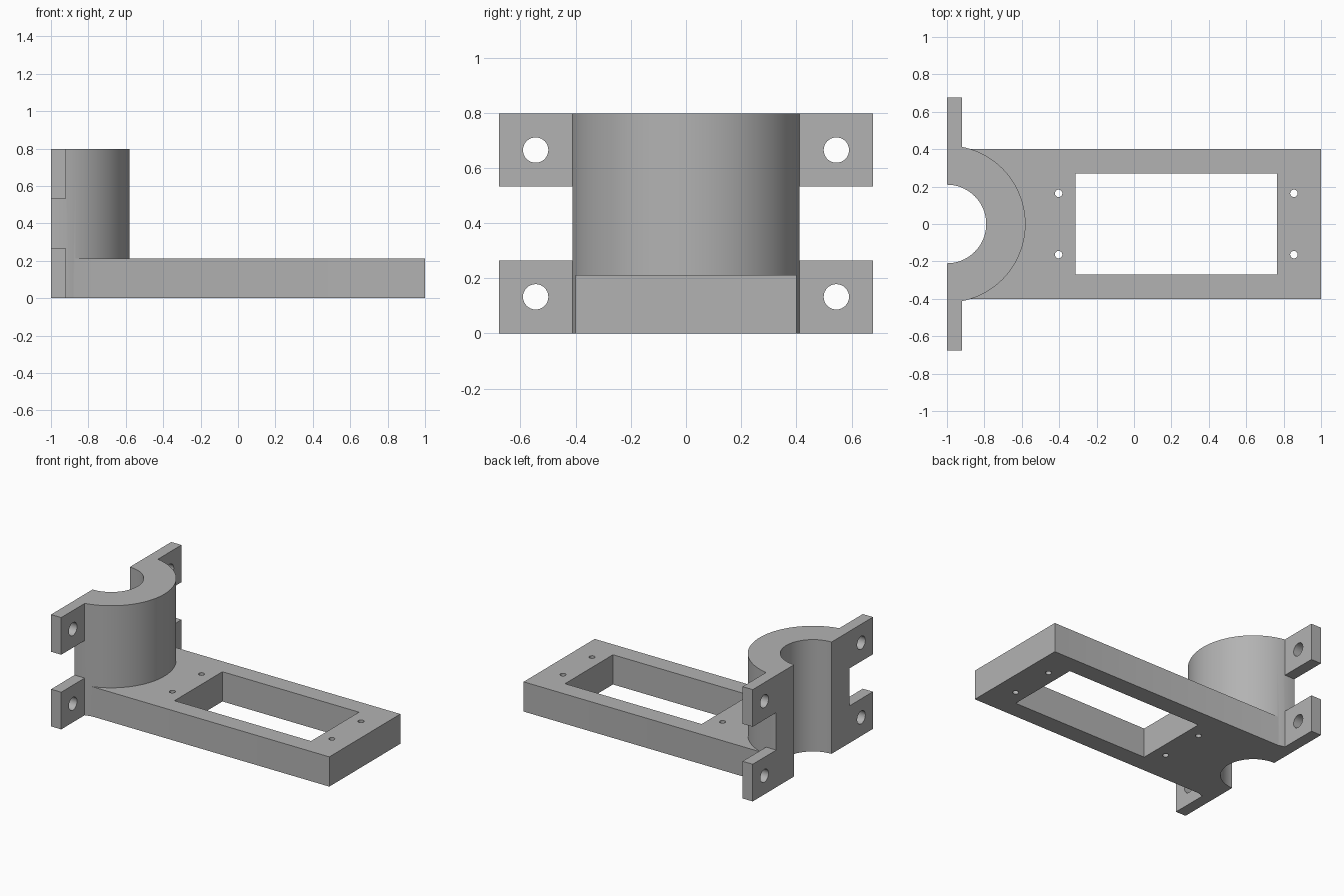
import bpy
from math import cos, sin, asin, pi, radians
from mathutils import Matrix

if "Cube" in bpy.data.objects:
    bpy.data.objects.remove(bpy.data.objects["Cube"])

HEIGHT, PLATE_H = 0.797, 0.212
OUTER, BORE, FLANGE = 0.42, 0.21, 0.08
TAB_H, TAB_Y = 0.265, 0.677

grey = bpy.data.materials.new("plain grey")
grey.use_nodes = True
grey.diffuse_color = (0.45, 0.45, 0.45, 1)
grey.node_tree.nodes["Principled BSDF"].inputs["Base Color"].default_value = grey.diffuse_color


def prism(name, outline, z0, z1):
    """Solid made by extruding a counter-clockwise outline from z0 to z1."""
    n = len(outline)
    verts = [(x, y, z) for z in (z0, z1) for x, y in outline]
    faces = [tuple(reversed(range(n))), tuple(range(n, 2 * n))]
    faces += [(i, (i + 1) % n, (i + 1) % n + n, i + n) for i in range(n)]
    mesh = bpy.data.meshes.new(name)
    mesh.from_pydata(verts, [], faces)
    mesh.materials.append(grey)
    ob = bpy.data.objects.new(name, mesh)
    bpy.context.collection.objects.link(ob)
    return ob


def box(name, x0, x1, y0, y1, z0, z1):
    return prism(name, [(x0, y0), (x1, y0), (x1, y1), (x0, y1)], z0, z1)


def rod(name, x, y, r, z0, z1, sides):
    ring = [(x + r * cos(2 * pi * i / sides), y + r * sin(2 * pi * i / sides)) for i in range(sides)]
    return prism(name, ring, z0, z1)


def combine(target, tool, operation):
    """Apply an exact boolean and discard the tool."""
    mod = target.modifiers.new(operation, 'BOOLEAN')
    mod.operation, mod.solver, mod.object = operation, 'EXACT', tool
    bpy.context.view_layer.objects.active = target
    bpy.ops.object.modifier_apply(modifier=mod.name)
    bpy.data.objects.remove(tool)


# Half-round clamp body with a flat-sided strip at the mating face
start = asin(FLANGE / OUTER)
arc = [start - pi / 2 + (pi - 2 * start) * i / 64 for i in range(65)]
outline = [(-1 + OUTER * cos(a), OUTER * sin(a)) for a in arc]
side = outline[-1][1]
bracket = prism("clamp_bracket", [(-1, -side)] + outline + [(-1, side)], 0, HEIGHT)

# Mounting plate
combine(bracket, box("plate", -0.95, 1, -0.4, 0.4, 0, PLATE_H), 'UNION')

# Four bolt tabs
for s in (-1, 1):
    y0, y1 = sorted((s * 0.38, s * TAB_Y))
    for z in (0, HEIGHT - TAB_H):
        combine(bracket, box("tab", -1, -1 + FLANGE, y0, y1, z, z + TAB_H), 'UNION')

# Bore and rectangular window
combine(bracket, rod("bore", -1, 0, BORE, -0.1, 1, 96), 'DIFFERENCE')
combine(bracket, box("window", -0.312, 0.765, -0.27, 0.27, -0.1, 0.5), 'DIFFERENCE')

# Screw holes in the plate and bolt holes in the tabs
for s in (-1, 1):
    for x in (-0.403, 0.855):
        combine(bracket, rod("screw_hole", x, s * 0.164, 0.02, -0.1, 0.5, 24), 'DIFFERENCE')
    for z in (TAB_H / 2, HEIGHT - TAB_H / 2):
        hole = rod("bolt_hole", 0, 0, 0.046, -0.2, 0.2, 32)
        hole.data.transform(Matrix.Translation((-0.96, s * 0.545, z)) @ Matrix.Rotation(pi / 2, 4, 'Y'))
        combine(bracket, hole, 'DIFFERENCE')

# Smooth curved walls, crisp edges
bpy.ops.object.select_all(action='DESELECT')
bracket.select_set(True)
bpy.context.view_layer.objects.active = bracket
bpy.ops.object.shade_smooth_by_angle(angle=radians(25))
